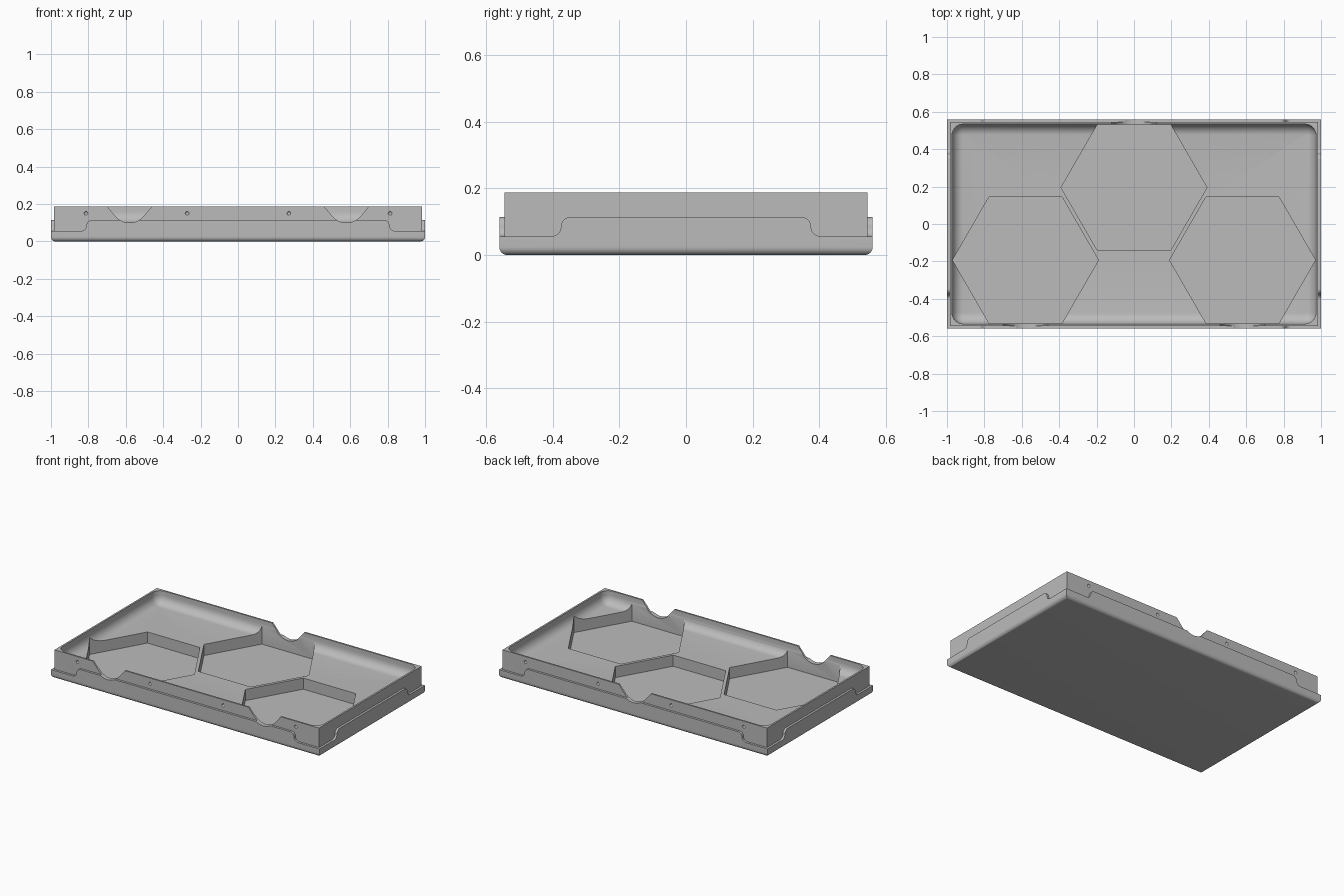
import bpy, bmesh, math
from mathutils import Matrix, Vector

if "Cube" in bpy.data.objects:
    bpy.data.objects.remove(bpy.data.objects["Cube"])

HX, HY, TOP = 1.0, 0.56, 0.187      # outer half sizes and height
RIM = 0.015                         # step from skirt to upper wall
LOW, HIGH = 0.056, 0.114            # skirt height at corners and mid side
FLOOR, POCKET = 0.1, 0.025          # tray floor and pocket floor

grey = bpy.data.materials.new("light grey")
grey.use_nodes = True
colour = (0.5, 0.5, 0.5, 1)
grey.diffuse_color = colour
grey.node_tree.nodes["Principled BSDF"].inputs["Base Color"].default_value = colour


def add_object(name, bm):
    bmesh.ops.recalc_face_normals(bm, faces=bm.faces)
    mesh = bpy.data.meshes.new(name)
    bm.to_mesh(mesh)
    bm.free()
    mesh.materials.append(grey)
    obj = bpy.data.objects.new(name, mesh)
    bpy.context.collection.objects.link(obj)
    return obj


def box(name, hx, hy, z0, z1, bottom=0, corner=0):
    """Box with optional rounded bottom edges and rounded upright corners."""
    bm = bmesh.new()
    bmesh.ops.create_cube(bm, size=2)
    for v in bm.verts:
        v.co = (v.co.x * hx, v.co.y * hy, z1 if v.co.z > 0 else z0)
    upright = [e for e in bm.edges if abs(e.verts[0].co.z - e.verts[1].co.z) > 1e-4]
    if corner:
        bmesh.ops.bevel(bm, geom=upright, offset=corner, segments=8, profile=0.5, affect='EDGES')
    if bottom:
        low = [e for e in bm.edges if all(abs(v.co.z - z0) < 1e-5 for v in e.verts)]
        bmesh.ops.bevel(bm, geom=low, offset=bottom, segments=8, profile=0.5, affect='EDGES')
    return add_object(name, bm)


def prism(name, outline, axis, start, end):
    """Extrude a 2D outline along x, y or z."""
    place = {'x': lambda a, b, t: (t, a, b),
             'y': lambda a, b, t: (a, t, b),
             'z': lambda a, b, t: (a, b, t)}[axis]
    bm = bmesh.new()
    face = bm.faces.new([bm.verts.new(place(a, b, start)) for a, b in outline])
    new = bmesh.ops.extrude_face_region(bm, geom=[face])["geom"]
    shift = Vector(place(0, 0, end - start))
    bmesh.ops.translate(bm, vec=shift, verts=[v for v in new if isinstance(v, bmesh.types.BMVert)])
    return add_object(name, bm)


def flap_outline(half):
    """Raised skirt panel with S-shaped ends; half is where each end is steepest."""
    r = (HIGH - LOW) / 2
    steps = [math.pi / 2 * i / 8 for i in range(9)]
    side = [(half + r - r * math.sin(t), LOW + r - r * math.cos(t)) for t in steps]
    side += [(half - r + r * math.cos(t), HIGH - r + r * math.sin(t)) for t in steps[1:]]
    side = [(half + r, LOW - 0.02)] + side
    return side + [(-a, b) for a, b in reversed(side)]


def notch_outline(cx):
    """Round-bottomed finger notch with flared sides."""
    r, limit = 0.1, math.radians(50)
    arc = [limit * i / 10 for i in range(-10, 11)]
    points = [(cx + r * math.sin(t), FLOOR + r - r * math.cos(t)) for t in arc]
    rise = 0.08
    flare = r * math.sin(limit) + rise / math.tan(limit)
    height = FLOOR + r - r * math.cos(limit) + rise
    return [(cx - flare, height)] + points + [(cx + flare, height)]


def combine(target, other, operation):
    mod = target.modifiers.new(operation.lower(), 'BOOLEAN')
    mod.operation, mod.object, mod.solver = operation, other, 'EXACT'
    bpy.context.view_layer.objects.active = target
    bpy.ops.object.modifier_apply(modifier=mod.name)
    bpy.data.objects.remove(other)


# Solid body: base plate, raised skirt panels and upper wall
tray = box("hex_pocket_tray", HX, HY, 0, LOW, bottom=0.024)
combine(tray, prism("long_flaps", flap_outline(0.81), 'y', -HY, HY), 'UNION')
combine(tray, prism("end_flaps", flap_outline(0.375), 'x', -HX, HX), 'UNION')
combine(tray, box("upper_wall", HX - RIM, HY - RIM, 0.03, TOP), 'UNION')

# Open cavity with a rounded floor edge
combine(tray, box("cavity", 0.973, 0.534, FLOOR, TOP + 0.1, bottom=0.058, corner=0.06), 'DIFFERENCE')

# Hexagonal pockets, each with a finger notch in the nearest long side
RADIUS = 0.39
for cx, cy in ((-0.58, -0.193), (0.58, -0.193), (0, 0.195)):
    hexagon = [(cx + RADIUS * math.cos(k * math.pi / 3), cy + RADIUS * math.sin(k * math.pi / 3))
               for k in range(6)]
    combine(tray, prism("pocket", hexagon, 'z', POCKET, TOP + 0.1), 'DIFFERENCE')
    side = math.copysign(1, cy)
    combine(tray, prism("notch", notch_outline(cx), 'y', side * 0.5, side * 0.6), 'DIFFERENCE')

# Small round dimples along both long sides
for side in (-1, 1):
    for x in (-0.813, -0.272, 0.272, 0.813):
        bm = bmesh.new()
        spot = Matrix.Translation((x, side * (HY - RIM + 0.004), 0.15))
        bmesh.ops.create_uvsphere(bm, u_segments=16, v_segments=8, radius=0.011, matrix=spot)
        combine(tray, add_object("dimple", bm), 'DIFFERENCE')

# Smooth rounded edges, keep the creases crisp
bpy.ops.object.select_all(action='DESELECT')
tray.select_set(True)
bpy.context.view_layer.objects.active = tray
bpy.ops.object.shade_smooth_by_angle(angle=math.radians(30))
